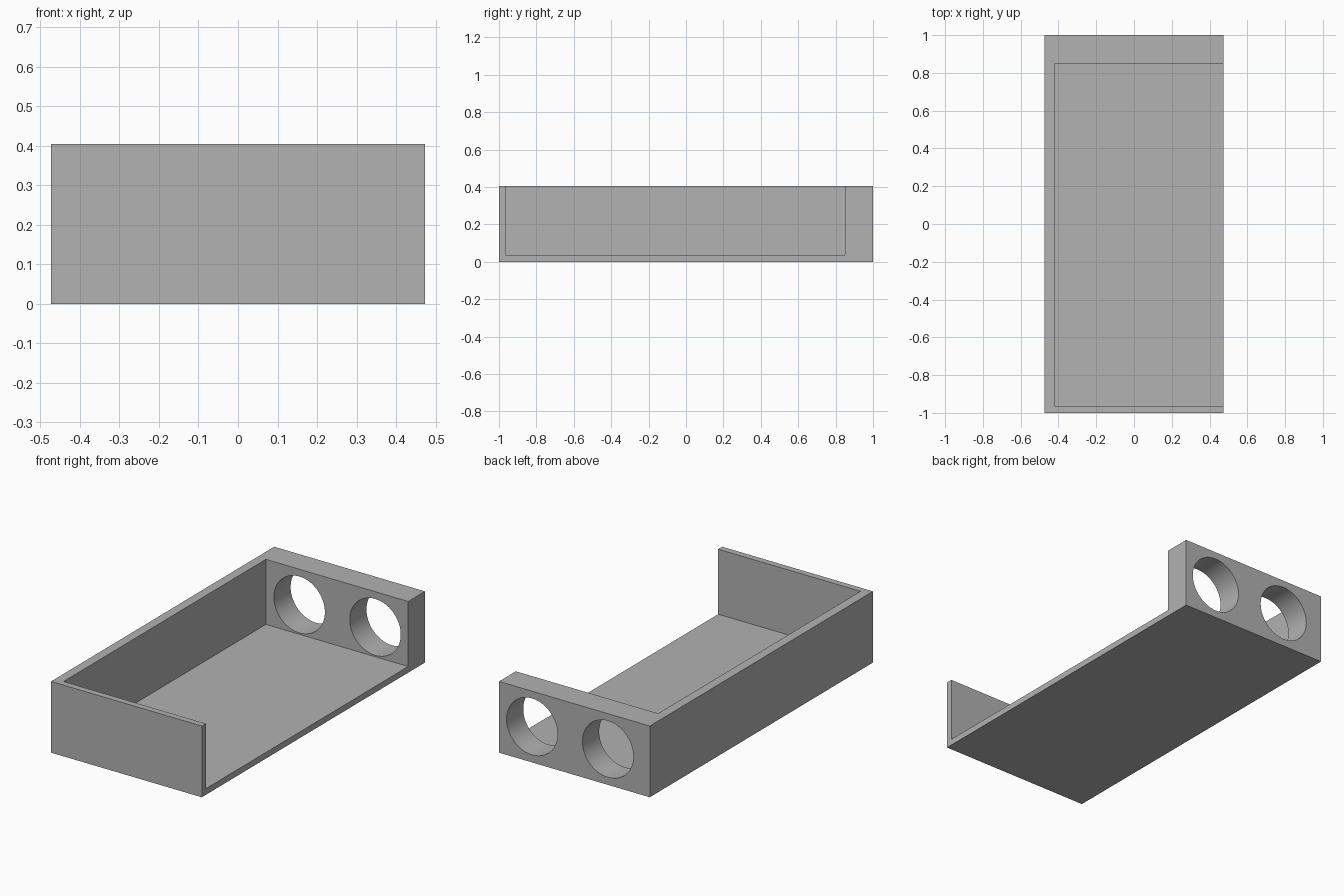
import bpy
import math

cube = bpy.data.objects.get("Cube")
if cube:
    bpy.data.objects.remove(cube, do_unlink=True)

HALF_X, HALF_Y, HEIGHT = 0.473, 1.0, 0.404
FLOOR, SIDE_IN, FRONT_IN, BACK_IN = 0.035, -0.42, -0.964, 0.85
HOLE_RADIUS, HOLE_Z = 0.16, 0.203

grey = bpy.data.materials.new("plain grey")
grey.use_nodes = True
colour = (0.445, 0.445, 0.445, 1)
grey.diffuse_color = colour
grey.node_tree.nodes["Principled BSDF"].inputs["Base Color"].default_value = colour


def box(name, low, high):
    """Box between two opposite corners."""
    centre = [(a + b) / 2 for a, b in zip(low, high)]
    bpy.ops.mesh.primitive_cube_add(size=1, location=centre)
    obj = bpy.context.object
    obj.name = name
    obj.scale = [b - a for a, b in zip(low, high)]
    bpy.ops.object.transform_apply(location=True, rotation=False, scale=True)
    obj.data.materials.append(grey)
    return obj


def cut(target, cutter):
    """Subtract the cutter from the target, then discard it."""
    cutter.hide_render = True
    mod = target.modifiers.new("cut", "BOOLEAN")
    mod.operation = "DIFFERENCE"
    mod.solver = "EXACT"
    mod.object = cutter
    bpy.context.view_layer.objects.active = target
    bpy.ops.object.modifier_apply(modifier=mod.name)
    bpy.data.objects.remove(cutter, do_unlink=True)


# Tray body, hollowed from the top and open along the +x side
tray = box("tray", (-HALF_X, -HALF_Y, 0), (HALF_X, HALF_Y, HEIGHT))
cut(tray, box("cavity_cutter", (SIDE_IN, FRONT_IN, FLOOR),
              (HALF_X + 1, BACK_IN, HEIGHT + 1)))

# Two round holes through the thick back wall
for x in (-0.21, 0.266):
    bpy.ops.mesh.primitive_cylinder_add(
        vertices=64, radius=HOLE_RADIUS, depth=0.5,
        location=(x, HALF_Y, HOLE_Z), rotation=(math.pi / 2, 0, 0))
    hole = bpy.context.object
    hole.name = "hole_cutter"
    hole.data.materials.append(grey)
    cut(tray, hole)

# Smooth hole walls, sharp box edges
bpy.ops.object.select_all(action="DESELECT")
tray.select_set(True)
bpy.context.view_layer.objects.active = tray
bpy.ops.object.shade_smooth_by_angle(angle=math.radians(30))
